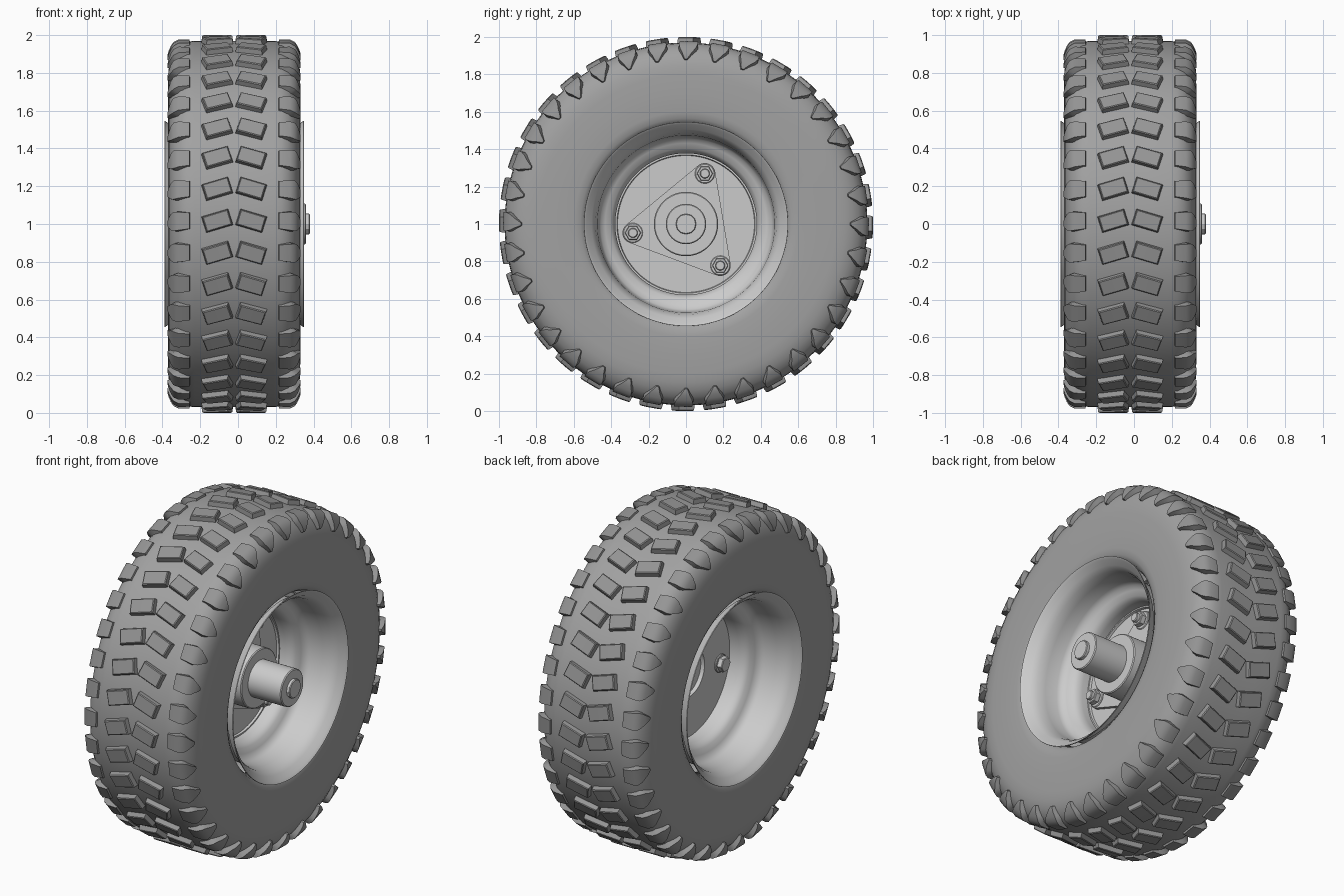
import bpy, bmesh
from math import sin, cos, pi, radians

if "Cube" in bpy.data.objects:
    bpy.data.objects.remove(bpy.data.objects["Cube"])

CX = -0.02      # centre plane of the tyre
LUGS = 36       # tread blocks around


def material(name, g):
    m = bpy.data.materials.new(name)
    m.diffuse_color = (g, g, g, 1)
    m.use_nodes = True
    m.node_tree.nodes["Principled BSDF"].inputs["Base Color"].default_value = m.diffuse_color
    return m


RUBBER = material("rubber", 0.36)
TREAD = material("tread_rubber", 0.30)


def finish(bm, name, mat=None, angle=30):
    bmesh.ops.remove_doubles(bm, verts=bm.verts, dist=1e-5)
    bmesh.ops.recalc_face_normals(bm, faces=bm.faces)
    me = bpy.data.meshes.new(name)
    bm.to_mesh(me)
    bm.free()
    ob = bpy.data.objects.new(name, me)
    bpy.context.collection.objects.link(ob)
    if mat:
        me.materials.append(mat)
    bpy.ops.object.select_all(action='DESELECT')
    bpy.context.view_layer.objects.active = ob
    ob.select_set(True)
    bpy.ops.object.shade_smooth_by_angle(angle=radians(angle))
    return ob


def wheel_point(u, r, a):
    """Offset across the wheel, radius and angle (0 = front, rising) to xyz."""
    return (u, -r * cos(a), 1 + r * sin(a))


def revolve(bm, profile, y=0.0, z=0.0, n=96, closed=False, phase=0.0):
    """Spin (x, radius) points about an axis along x."""
    rings = [[bm.verts.new((x, y - r * cos(phase + 2 * pi * i / n),
                            1 + z + r * sin(phase + 2 * pi * i / n)))
              for i in range(n)] for x, r in profile]
    pairs = list(zip(rings, rings[1:]))
    if closed:
        pairs.append((rings[-1], rings[0]))
    for p, q in pairs:
        for i in range(n):
            j = (i + 1) % n
            bm.faces.new((p[i], p[j], q[j], q[i]))


def cylinder(bm, x0, x1, r, y=0.0, z=0.0, n=32, phase=0.0):
    c = min(0.004, r * 0.2)
    revolve(bm, [(x0, 0), (x0, r - c), (x0 + c, r), (x1 - c, r), (x1, r - c), (x1, 0)],
            y, z, n, phase=phase)


def mirrored(half):
    """Half profile from the centre outward, mirrored across the tyre plane."""
    return [(CX - u, r) for u, r in reversed(half)] + [(CX + u, r) for u, r in half]


# Tyre carcass
bm = bmesh.new()
revolve(bm, mirrored([(0.10, 0.970), (0.21, 0.969), (0.25, 0.965), (0.285, 0.950),
                      (0.312, 0.925), (0.332, 0.890), (0.344, 0.850), (0.349, 0.80),
                      (0.350, 0.70), (0.350, 0.60), (0.345, 0.565), (0.33, 0.54),
                      (0.29, 0.52)]), n=144)
finish(bm, "tyre", RUBBER, 40)

# Two centre rows of slanted tread blocks
bm = bmesh.new()
for k in range(LUGS):
    a0 = radians(1) + 2 * pi * k / LUGS
    for s in (-1, 1):
        tilt = radians(-17 * s)
        loops = []
        for r, grow in ((0.955, 0.006), (0.996, 0.0), (1.0, -0.005)):
            loop = []
            for p, q in ((-1, -1), (0, -1), (1, -1), (1, 1), (0, 1), (-1, 1)):
                lu, lt = p * (0.070 + grow), q * (0.042 + grow)
                u = s * 0.090 + lu * cos(tilt) - lt * sin(tilt)
                t = lu * sin(tilt) + lt * cos(tilt)
                loop.append(bm.verts.new(wheel_point(CX + u, r, a0 + t)))
            loops.append(loop)
        for lo, hi in zip(loops, loops[1:]):
            for i in range(6):
                j = (i + 1) % 6
                bm.faces.new((lo[i], lo[j], hi[j], hi[i]))
        t = loops[-1]
        bm.faces.new((t[0], t[1], t[4], t[5]))
        bm.faces.new((t[1], t[2], t[3], t[4]))
finish(bm, "centre_tread_blocks", TREAD, 25)

# Shoulder blocks wrapping onto the sidewall and tapering to a claw tip
# (across, radius, half width, slant)
SECTIONS = [(0.232, 0.955, 0.046, 0.0), (0.238, 0.978, 0.043, 0.0),
            (0.295, 0.978, 0.049, -0.002), (0.322, 0.964, 0.052, -0.004),
            (0.336, 0.942, 0.045, -0.007), (0.346, 0.920, 0.029, -0.011),
            (0.352, 0.900, 0.018, -0.015), (0.352, 0.882, 0.007, -0.018),
            (0.338, 0.878, 0.007, -0.018)]
bm = bmesh.new()
for k in range(LUGS):
    a0 = radians(1) + 2 * pi * k / LUGS
    for s in (-1, 1):
        rows = []
        for u, r, w, d in SECTIONS:
            bu, br = u + (0.20 - u) * 0.28, r + (0.84 - r) * 0.28
            rows.append([bm.verts.new(wheel_point(CX + s * pu, pr, a0 + d + e))
                         for pu, pr, e in ((bu, br, -w - 0.006), (u, r, -w),
                                           (u, r, w), (bu, br, w + 0.006))])
        for p, q in zip(rows, rows[1:]):
            for i in range(3):
                bm.faces.new((p[i], p[i + 1], q[i + 1], q[i]))
        bm.faces.new(rows[0])
        bm.faces.new(rows[-1])
finish(bm, "shoulder_tread_blocks", TREAD, 35)

# Rim barrel with rolled lips and a stepped drop centre
bm = bmesh.new()
inner = [(0.0, 0.378), (0.07, 0.378), (0.10, 0.385), (0.122, 0.402), (0.135, 0.432),
         (0.150, 0.456), (0.175, 0.468), (0.25, 0.474), (0.30, 0.484), (0.335, 0.505),
         (0.358, 0.533), (0.368, 0.541)]
lip = [(0.370, 0.545), (0.366, 0.546), (0.345, 0.530), (0.30, 0.50)]
revolve(bm, mirrored(inner + lip), n=128)
finish(bm, "rim_barrel", angle=50)

# Centre disc with its bore
bm = bmesh.new()
revolve(bm, [(-0.025, 0.14), (-0.025, 0.382), (0.012, 0.382), (0.012, 0.370),
             (0.0, 0.366), (0.0, 0.14)], closed=True)
finish(bm, "rim_disc")

BOLTS = [(0.288 * cos(radians(d)), 0.288 * sin(radians(d))) for d in (69.5, 189.5, 309.5)]

# Triangular hub flange: rounded hull around the three bolts
bm = bmesh.new()
lower, upper = [], []
for i, (y, z) in enumerate(BOLTS):
    mid = 69.5 + 120 * i
    for j in range(13):
        a = radians(mid - 60 + 10 * j)
        py, pz = y + 0.056 * cos(a), 1 + z + 0.056 * sin(a)
        lower.append(bm.verts.new((0.0, py, pz)))
        upper.append(bm.verts.new((0.022, py, pz)))
bm.faces.new(lower)
bm.faces.new(upper)
for i in range(len(lower)):
    j = (i + 1) % len(lower)
    bm.faces.new((lower[i], lower[j], upper[j], upper[i]))
finish(bm, "hub_flange")

# Stepped hub
bm = bmesh.new()
revolve(bm, [(0.01, 0), (0.01, 0.172), (0.137, 0.172), (0.142, 0.167), (0.142, 0.108),
             (0.355, 0.108), (0.36, 0.103), (0.36, 0)], n=64)
finish(bm, "hub")

# Axle end
bm = bmesh.new()
cylinder(bm, 0.34, 0.38, 0.055, n=12)
finish(bm, "axle_end", angle=20)

# Bolts, washers and nuts
for name, parts in (
        ("washers", ((0.020, 0.030, 0.053, 32), (-0.035, -0.024, 0.053, 32))),
        ("nuts", ((0.030, 0.064, 0.043, 6),)),
        ("bolt_heads", ((-0.067, -0.034, 0.045, 6),)),
        ("bolt_shanks", ((-0.03, 0.085, 0.026, 24),))):
    bm = bmesh.new()
    for y, z in BOLTS:
        for x0, x1, r, n in parts:
            cylinder(bm, x0, x1, r, y, z, n)
    finish(bm, name)
